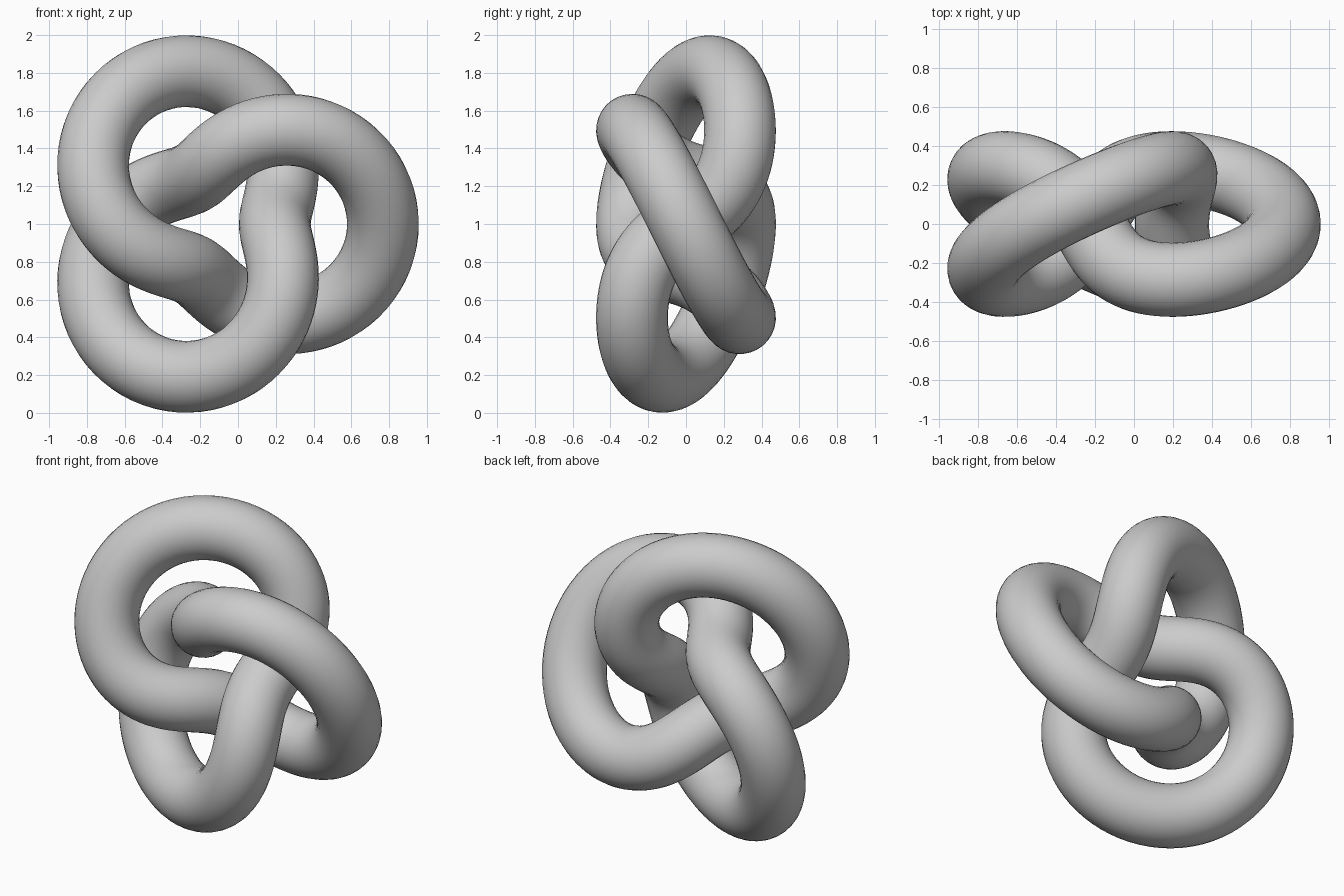
import bpy
from math import sin, cos, tau

if "Cube" in bpy.data.objects:
    bpy.data.objects.remove(bpy.data.objects["Cube"])

MAJOR, MINOR, TUBE = 0.572, 0.286, 0.19
STEPS = 240

# Centre line: a (2,3) torus knot standing upright, facing -y
pts = []
for i in range(STEPS):
    t = tau * i / STEPS
    rad = MAJOR + MINOR * cos(3 * t)
    pts.append((rad * cos(2 * t), -MINOR * sin(3 * t), rad * sin(2 * t)))
xs = [p[0] for p in pts]
x_mid = (min(xs) + max(xs)) / 2

# Round tube swept along the closed path
curve = bpy.data.curves.new("knot_tube", 'CURVE')
curve.dimensions = '3D'
curve.bevel_depth = TUBE
curve.bevel_resolution = 14
spline = curve.splines.new('POLY')
spline.points.add(STEPS - 1)
for sp, (x, y, z) in zip(spline.points, pts):
    sp.co = (x - x_mid, y, z + 1.0, 1.0)
spline.use_cyclic_u = True
spline.use_smooth = True

knot = bpy.data.objects.new("knot_tube", curve)
bpy.context.collection.objects.link(knot)
bpy.context.view_layer.objects.active = knot
knot.select_set(True)
bpy.ops.object.convert(target='MESH')
bpy.ops.object.shade_smooth()
